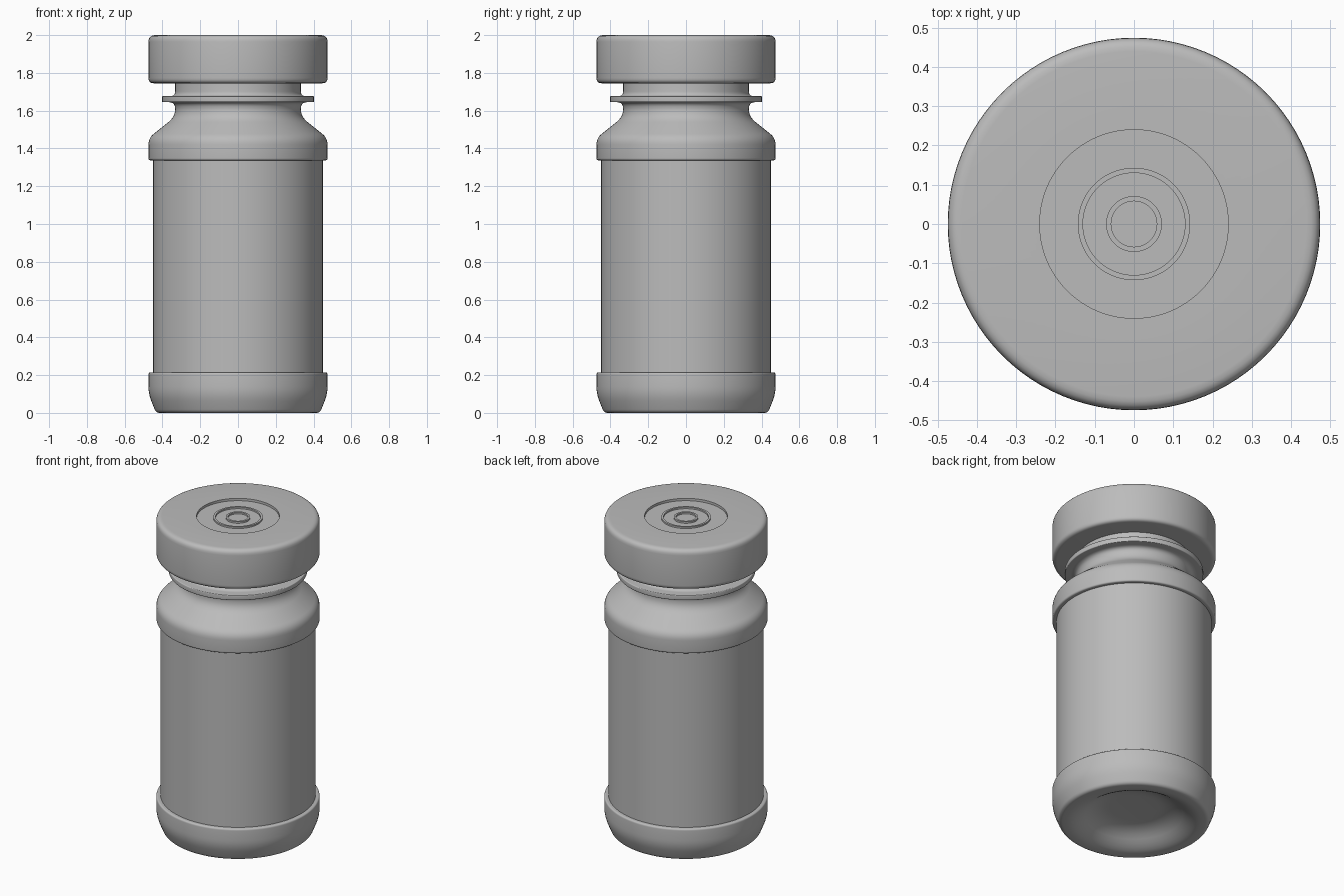
import bpy, bmesh, math
from mathutils import Vector

cube = bpy.data.objects.get("Cube")
if cube:
    bpy.data.objects.remove(cube, do_unlink=True)

SEGMENTS = 96

grey = bpy.data.materials.new("matte grey")
grey.use_nodes = True
GREY = (0.5, 0.5, 0.5, 1.0)
grey.diffuse_color = GREY
grey.node_tree.nodes["Principled BSDF"].inputs["Base Color"].default_value = GREY


def rounded(profile, closed, steps=5):
    """Replace each (radius, z, fillet) corner by a short rounded curve."""
    pts = [Vector((p[0], p[1])) for p in profile]
    out = []
    for i, (r, z, fillet) in enumerate(profile):
        end = not closed and i in (0, len(profile) - 1)
        if fillet == 0 or end:
            out.append((r, z))
            continue
        p, a, b = pts[i], pts[i - 1], pts[(i + 1) % len(pts)]
        start = p + (a - p).normalized() * min(fillet, (a - p).length * 0.49)
        stop = p + (b - p).normalized() * min(fillet, (b - p).length * 0.49)
        for k in range(steps + 1):
            t = k / steps
            q = start * (1 - t) ** 2 + p * 2 * t * (1 - t) + stop * t ** 2
            out.append((q.x, q.y))
    return out


def lathe(name, profile, closed=False):
    """Turn a profile around the z axis; open profiles start and end on it."""
    bm = bmesh.new()
    verts = [bm.verts.new((r, 0, z)) for r, z in rounded(profile, closed)]
    edges = [bm.edges.new(pair) for pair in zip(verts, verts[1:])]
    if closed:
        edges.append(bm.edges.new((verts[-1], verts[0])))
    bmesh.ops.spin(bm, geom=verts + edges, cent=(0, 0, 0), axis=(0, 0, 1),
                   angle=math.tau, steps=SEGMENTS)
    bmesh.ops.remove_doubles(bm, verts=bm.verts, dist=1e-5)
    bmesh.ops.recalc_face_normals(bm, faces=bm.faces)
    mesh = bpy.data.meshes.new(name)
    bm.to_mesh(mesh)
    bm.free()
    mesh.materials.append(grey)
    obj = bpy.data.objects.new(name, mesh)
    bpy.context.collection.objects.link(obj)
    bpy.ops.object.select_all(action="DESELECT")
    obj.select_set(True)
    bpy.context.view_layer.objects.active = obj
    bpy.ops.object.shade_smooth_by_angle(angle=math.radians(35))
    return obj


# Bottle: dimpled underside, foot band, wall, shoulder band, neck with collar
lathe("bottle", [
    (0, 0.09, 0), (0.22, 0.09, 0.08), (0.345, 0.0, 0.075),
    (0.434, 0.0, 0.02), (0.474, 0.10, 0.04), (0.474, 0.215, 0.012),
    (0.45, 0.215, 0), (0.45, 1.337, 0), (0.474, 1.337, 0.012),
    (0.474, 1.455, 0.035), (0.333, 1.568, 0.045), (0.333, 1.645, 0.035),
    (0.402, 1.645, 0.006), (0.402, 1.677, 0.006), (0.333, 1.677, 0.025),
    (0.333, 1.76, 0), (0, 1.76, 0),
])

# Lid: soft-edged disc with a shallow round recess in its top
lathe("lid", [
    (0, 1.745, 0), (0.474, 1.745, 0.028), (0.474, 2.0, 0.035),
    (0.24, 2.0, 0), (0.24, 1.985, 0), (0, 1.985, 0),
])

# Raised rings inside the recess
for name, inner, outer in (("large_lid_ring", 0.13, 0.143),
                           ("small_lid_ring", 0.058, 0.071)):
    lathe(name, [(inner, 1.98, 0), (outer, 1.98, 0),
                 (outer, 1.995, 0), (inner, 1.995, 0)], closed=True)
